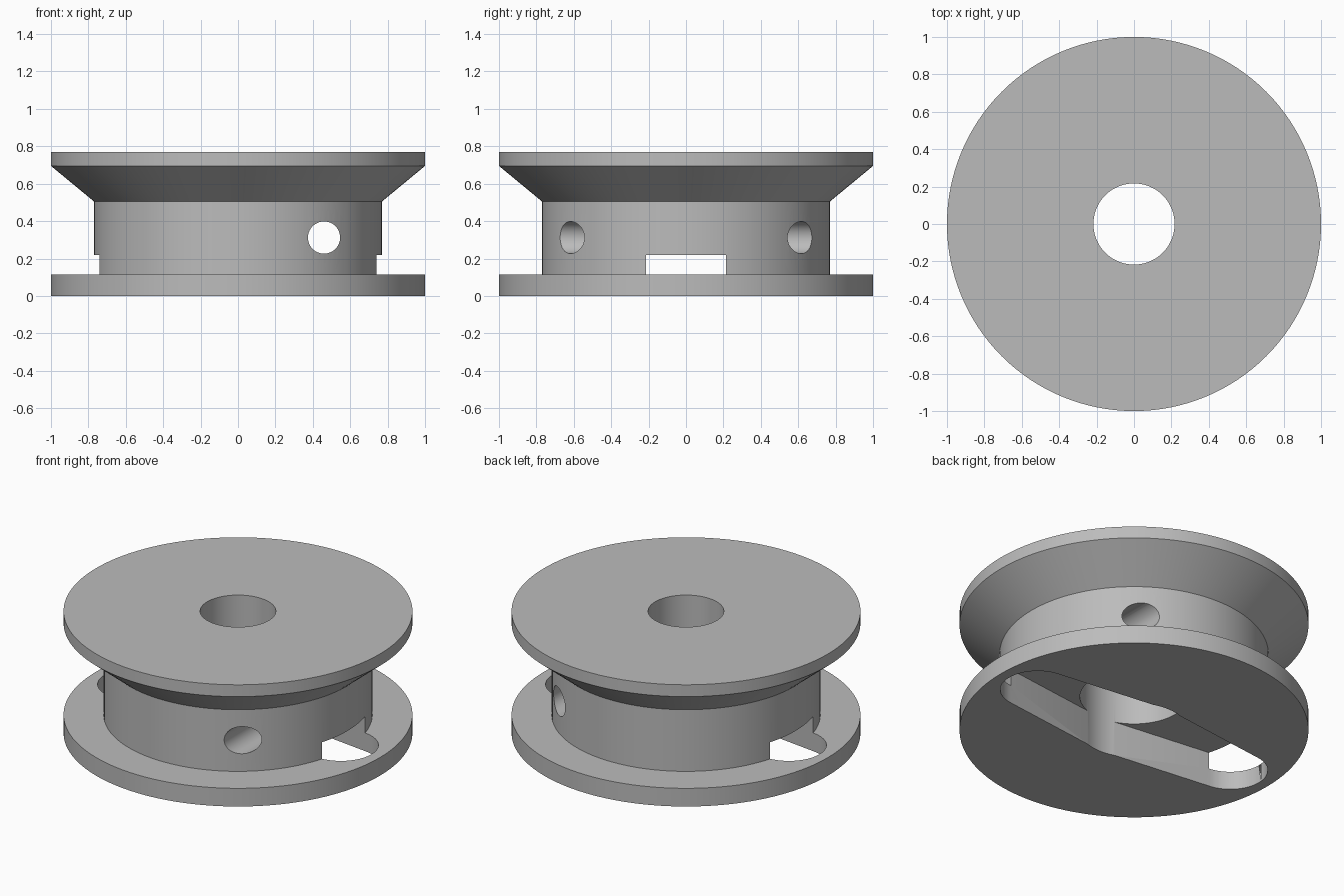
import bpy, bmesh, math
from mathutils import Matrix

cube = bpy.data.objects.get("Cube")
if cube:
    bpy.data.objects.remove(cube)

SEGMENTS = 128

grey = bpy.data.materials.new("plain grey")
grey.use_nodes = True
colour = (0.5, 0.5, 0.5, 1)
grey.diffuse_color = colour
grey.node_tree.nodes["Principled BSDF"].inputs["Base Color"].default_value = colour


def make_object(name, bm):
    bmesh.ops.recalc_face_normals(bm, faces=bm.faces)
    mesh = bpy.data.meshes.new(name)
    bm.to_mesh(mesh)
    bm.free()
    mesh.materials.append(grey)
    obj = bpy.data.objects.new(name, mesh)
    bpy.context.collection.objects.link(obj)
    return obj


def lathe(name, profile):
    """Turn a closed (radius, z) profile around the z axis."""
    bm = bmesh.new()
    rings = []
    for i in range(SEGMENTS):
        a = 2 * math.pi * i / SEGMENTS
        rings.append([bm.verts.new((r * math.cos(a), r * math.sin(a), z)) for r, z in profile])
    n = len(profile)
    for i, ring in enumerate(rings):
        after = rings[(i + 1) % SEGMENTS]
        for j in range(n):
            k = (j + 1) % n
            bm.faces.new((ring[j], after[j], after[k], ring[k]))
    return make_object(name, bm)


def prism(name, outline, low, high):
    """Extrude a flat outline from one height to another."""
    bm = bmesh.new()
    base = bm.faces.new([bm.verts.new((x, y, low)) for x, y in outline])
    top = bmesh.ops.extrude_face_region(bm, geom=[base])["geom"]
    verts = [v for v in top if isinstance(v, bmesh.types.BMVert)]
    bmesh.ops.translate(bm, verts=verts, vec=(0, 0, high - low))
    return make_object(name, bm)


def cut(body, cutter):
    mod = body.modifiers.new(cutter.name, 'BOOLEAN')
    mod.operation = 'DIFFERENCE'
    mod.solver = 'EXACT'
    mod.object = cutter
    bpy.ops.object.select_all(action='DESELECT')
    bpy.context.view_layer.objects.active = body
    body.select_set(True)
    bpy.ops.object.modifier_apply(modifier=mod.name)
    bpy.data.objects.remove(cutter)


# Flanged hub with a stepped bore
hub = lathe("flanged_hub", [
    (0.31, 0), (1, 0), (1, 0.115), (0.77, 0.115), (0.77, 0.505),
    (1, 0.695), (1, 0.77), (0.217, 0.77), (0.217, 0.44), (0.31, 0.44)])

# Tapered two-armed slot with round ends
END_X, END_R, TAPER, STEPS = 0.72, 0.215, math.radians(7), 32
half = [(0.1, -0.293)]
for i in range(STEPS + 1):
    a = (TAPER - math.pi / 2) + (math.pi - 2 * TAPER) * i / STEPS
    half.append((END_X + END_R * math.cos(a), END_R * math.sin(a)))
half.append((0.1, 0.293))
slot = prism("slot_cutter", half + [(-x, -y) for x, y in half], -0.1, 0.22)
cut(hub, slot)

# Cross hole through the hub wall
bm = bmesh.new()
bmesh.ops.create_cone(bm, cap_ends=True, segments=48, radius1=0.086, radius2=0.086, depth=2,
                      matrix=Matrix.Translation((0.46, 0, 0.312)) @ Matrix.Rotation(math.pi / 2, 4, 'X'))
cut(hub, make_object("cross_hole_cutter", bm))

bpy.ops.object.shade_smooth_by_angle(angle=math.radians(25))
